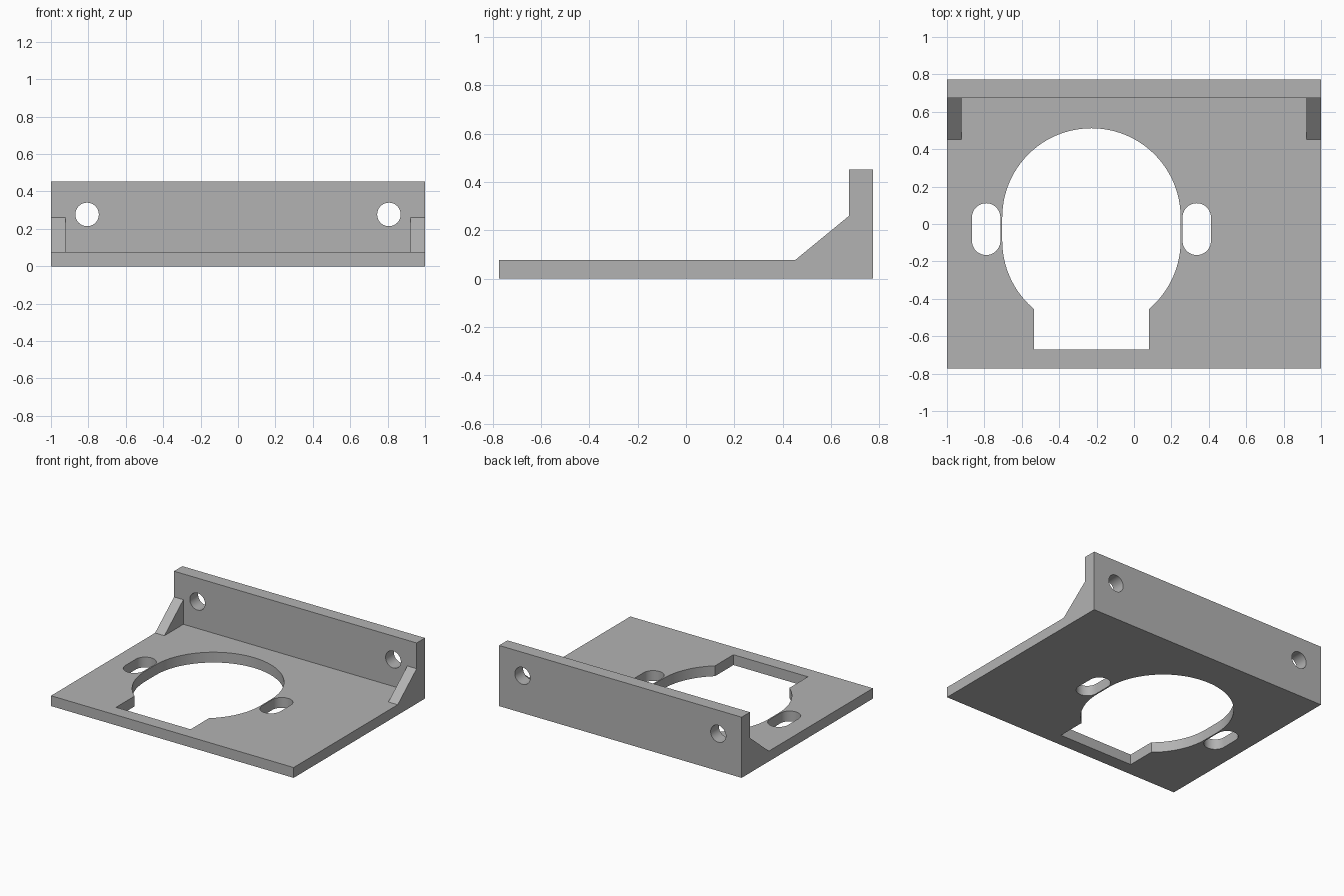
import bpy, bmesh, math
from mathutils import Vector

if "Cube" in bpy.data.objects:
    bpy.data.objects.remove(bpy.data.objects["Cube"], do_unlink=True)

HALF_Y, THICK, HEIGHT, WALL_Y = 0.773, 0.077, 0.452, 0.675
GUSSET_W, GUSSET_Y, GUSSET_Z = 0.077, 0.452, 0.26
HOLE_X, SLOT_Y, SLOT_HALF = -0.2275, -0.0275, 0.0625


def prism(name, points, extrude):
    """Closed solid made by extruding a flat outline."""
    bm = bmesh.new()
    face = bm.faces.new([bm.verts.new(p) for p in points])
    new = bmesh.ops.extrude_face_region(bm, geom=[face])["geom"]
    verts = [v for v in new if isinstance(v, bmesh.types.BMVert)]
    bmesh.ops.translate(bm, verts=verts, vec=Vector(extrude))
    bmesh.ops.recalc_face_normals(bm, faces=bm.faces)
    mesh = bpy.data.meshes.new(name)
    bm.to_mesh(mesh)
    bm.free()
    obj = bpy.data.objects.new(name, mesh)
    bpy.context.collection.objects.link(obj)
    return obj


def stadium(x, y, r, half, n):
    """Outline of two half circles joined by straight sides along y."""
    pts = []
    for start, cy in ((0, y + half), (math.pi, y - half)):
        for i in range(n + 1):
            a = start + math.pi * i / n
            pts.append((x + r * math.cos(a), cy + r * math.sin(a)))
    return pts


def cut(body, cutter):
    mod = body.modifiers.new("cut", 'BOOLEAN')
    mod.operation, mod.solver, mod.object = 'DIFFERENCE', 'EXACT', cutter
    cutter.hide_render = True
    cutters.append(cutter)


cutters = []

# Bracket side profile, including the gussets, across the full width
profile = [(-HALF_Y, 0), (HALF_Y, 0), (HALF_Y, HEIGHT), (WALL_Y, HEIGHT),
           (WALL_Y, GUSSET_Z), (GUSSET_Y, THICK), (-HALF_Y, THICK)]
body = prism("mounting_bracket", [(-1, y, z) for y, z in profile], (2, 0, 0))

# Clear the space between the two end gussets
gx = 1 - GUSSET_W
cut(body, prism("gusset_gap", [(-gx, 0.3, THICK), (gx, 0.3, THICK),
                               (gx, WALL_Y, THICK), (-gx, WALL_Y, THICK)], (0, 0, 1)))

# Large opening: stretched circle with a square-ended neck at the front
half_neck, r = 0.307, 0.477
neck_y = SLOT_Y - SLOT_HALF - math.sqrt(r * r - half_neck ** 2)
ring = stadium(HOLE_X, SLOT_Y, r, SLOT_HALF, 48)
left = [p for p in ring if p[1] > neck_y or abs(p[0] - HOLE_X) > half_neck]
split = next(i for i, p in enumerate(left) if p[1] < SLOT_Y and p[0] > HOLE_X)
neck = [(HOLE_X - half_neck, neck_y), (HOLE_X - half_neck, -0.672),
        (HOLE_X + half_neck, -0.672), (HOLE_X + half_neck, neck_y)]
outline = left[:split] + neck + left[split:]
cut(body, prism("opening_cutter", [(x, y, -1) for x, y in outline], (0, 0, 2)))

# Adjustment slots beside the opening and screw holes in the wall
for side in (-1, 1):
    slot = stadium(HOLE_X + side * 0.563, SLOT_Y, 0.076, SLOT_HALF, 20)
    cut(body, prism("slot_cutter", [(x, y, -1) for x, y in slot], (0, 0, 2)))
    hole = [(side * 0.807 + 0.063 * math.cos(a), 0.5, 0.277 + 0.063 * math.sin(a))
            for a in (math.tau * i / 40 for i in range(40))]
    cut(body, prism("screw_hole_cutter", hole, (0, 1, 0)))

# Bake the cuts and drop the cutters
bpy.context.view_layer.update()
mesh = bpy.data.meshes.new_from_object(body.evaluated_get(bpy.context.evaluated_depsgraph_get()))
body.modifiers.clear()
body.data = mesh
mesh.name = "mounting_bracket"
for c in cutters:
    bpy.data.objects.remove(c, do_unlink=True)

# Single plain grey
grey = bpy.data.materials.new("plain_grey")
grey.use_nodes = True
colour = (0.45, 0.45, 0.45, 1)
grey.diffuse_color = colour
grey.node_tree.nodes["Principled BSDF"].inputs["Base Color"].default_value = colour
mesh.materials.clear()
mesh.materials.append(grey)

bpy.ops.object.select_all(action='DESELECT')
body.select_set(True)
bpy.context.view_layer.objects.active = body
bpy.ops.object.shade_smooth_by_angle(angle=math.radians(30))
